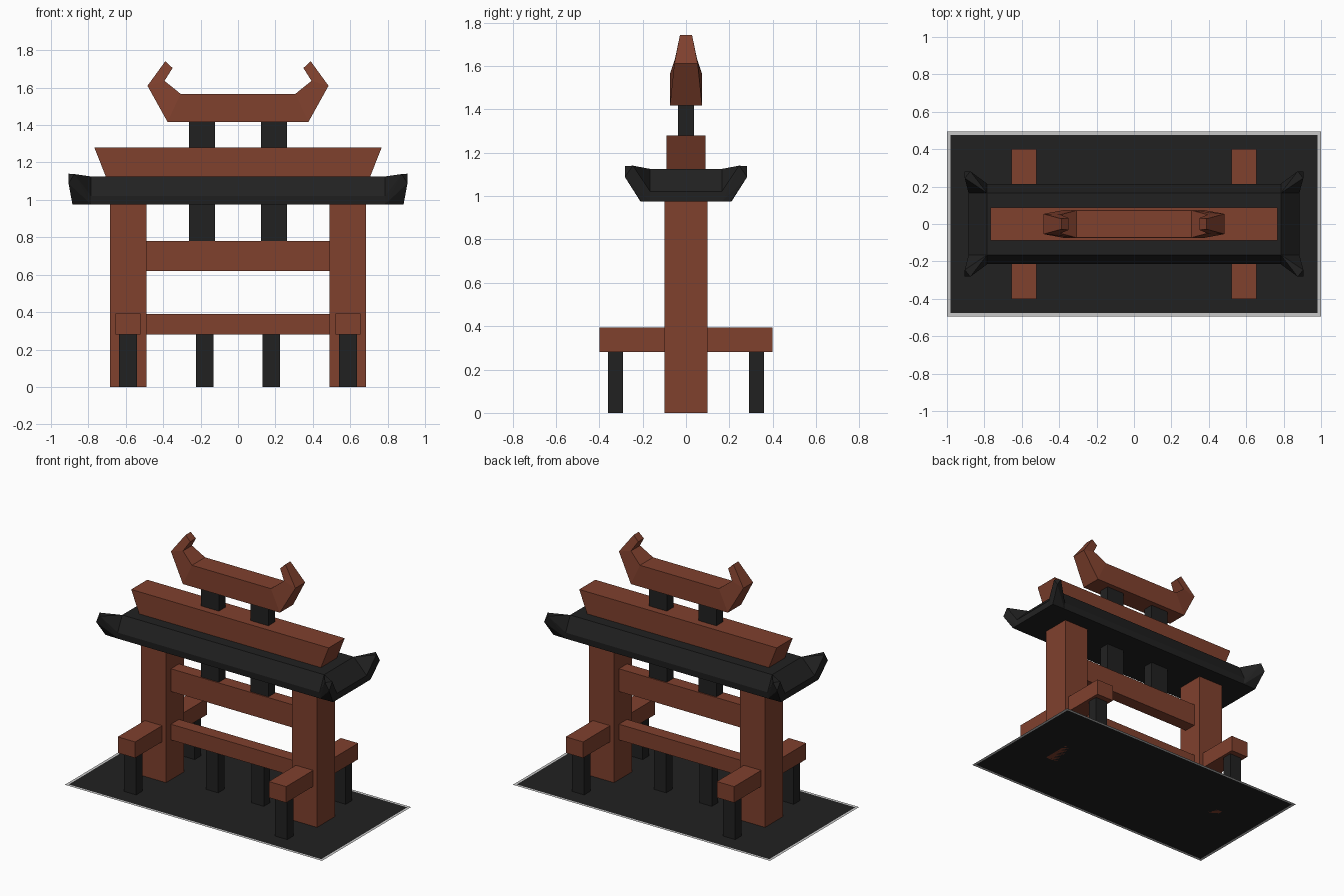
import bpy, bmesh
from mathutils import Vector

if "Cube" in bpy.data.objects:
    bpy.data.objects.remove(bpy.data.objects["Cube"])


def material(name, rgb):
    m = bpy.data.materials.new(name)
    m.diffuse_color = (*rgb, 1)
    m.use_nodes = True
    m.node_tree.nodes["Principled BSDF"].inputs["Base Color"].default_value = m.diffuse_color
    return m


RED = material("red_brown_wood", (0.215, 0.052, 0.027))
BLACK = material("charcoal_black", (0.0152, 0.0152, 0.0152))
GREY = material("light_grey", (0.58, 0.58, 0.58))


def finish(name, bm, *mats):
    me = bpy.data.meshes.new(name)
    bm.to_mesh(me)
    bm.free()
    ob = bpy.data.objects.new(name, me)
    for m in mats:
        me.materials.append(m)
    bpy.context.collection.objects.link(ob)
    return ob


def box(name, x, y, z, mat, top_x=None):
    """Box from (min, max) ranges; top_x replaces the x range of the top face."""
    bm = bmesh.new()
    bmesh.ops.create_cube(bm, size=1)
    for v in bm.verts:
        xr = top_x if top_x and v.co.z > 0 else x
        v.co = Vector((xr[v.co.x > 0], y[v.co.y > 0], z[v.co.z > 0]))
    return finish(name, bm, mat)


def hull(name, points, mat):
    bm = bmesh.new()
    for p in points:
        bm.verts.new(p)
    res = bmesh.ops.convex_hull(bm, input=bm.verts)
    loose = [g for g in res["geom_interior"] if isinstance(g, bmesh.types.BMVert)]
    bmesh.ops.delete(bm, geom=loose, context='VERTS')
    bmesh.ops.dissolve_limit(bm, angle_limit=0.02, verts=bm.verts, edges=bm.edges)
    bmesh.ops.recalc_face_normals(bm, faces=bm.faces)
    return finish(name, bm, mat)


def span(s, a, b):
    return tuple(sorted((s * a, s * b)))


# Ground sheet with a pale rim
bm = bmesh.new()
bmesh.ops.create_grid(bm, x_segments=1, y_segments=1, size=1)
for v in bm.verts:
    v.co.y *= 0.495
rim = bmesh.ops.inset_individual(bm, faces=bm.faces[:], thickness=0.026)["faces"]
centre = min(bm.faces, key=lambda f: f.calc_center_median().length - f.calc_area())
for f in bm.faces:
    f.material_index = 0 if f == centre else 1
finish("ground_sheet", bm, BLACK, GREY)

# Cross beams between the main posts
box("lower_beam", (-0.49, 0.49), (-0.045, 0.045), (0.28, 0.39), RED)
box("upper_beam", (-0.49, 0.49), (-0.045, 0.045), (0.62, 0.78), RED)

for s, side in ((-1, "left"), (1, "right")):
    # Main posts and supports
    box(side + "_main_post", span(s, 0.49, 0.685), (-0.1, 0.1), (0, 0.98), RED)
    box(side + "_inner_leg", span(s, 0.13, 0.225), (-0.035, 0.035), (0, 0.28), BLACK)
    box(side + "_lower_strut", span(s, 0.123, 0.262), (-0.037, 0.037), (0.78, 0.98), BLACK)
    box(side + "_upper_strut", span(s, 0.123, 0.262), (-0.037, 0.037), (1.28, 1.42), BLACK)
    for t, end in ((-1, "front"), (1, "back")):
        # Side braces with their legs
        box(f"{side}_{end}_brace", span(s, 0.52, 0.655), span(t, 0.1, 0.4), (0.28, 0.393), RED)
        box(f"{side}_{end}_brace_leg", span(s, 0.54, 0.635), span(t, 0.29, 0.36), (0, 0.28), BLACK)
        # Upturned roof corners
        horn = [(0.785, 0.165, 1.125), (0.785, 0.215, 1.02), (0.885, 0.165, 1.02),
                (0.785, 0.21, 0.975), (0.885, 0.165, 0.975), (0.885, 0.208, 0.975),
                (0.905, 0.245, 1.14), (0.875, 0.282, 1.138), (0.906, 0.282, 1.088)]
        hull(f"{side}_{end}_roof_corner", [(s * x, t * y, z) for x, y, z in horn], BLACK)

# Black roof slab with sloping upper edges
quarter = [(0.785, 0.165, 1.125), (0.785, 0.215, 1.02), (0.885, 0.165, 1.02),
           (0.785, 0.21, 0.975), (0.885, 0.165, 0.975)]
hull("roof_slab", [(s * x, t * y, z) for x, y, z in quarter
                   for s in (-1, 1) for t in (-1, 1)], BLACK)

# Flared beam on the roof
box("flared_top_beam", (-0.705, 0.705), (-0.089, 0.089), (1.12, 1.28), RED, (-0.768, 0.768))

# Horned crest: rings of (inner x, z, half width), (outer x, z, half width)
stations = [((0.35, 1.705, 0.032), (0.388, 1.742, 0.028)),
            ((0.393, 1.636, 0.05), (0.484, 1.61, 0.054)),
            ((0.307, 1.567, 0.073), (0.377, 1.417, 0.074))]
path = [(-1, st) for st in stations] + [(1, st) for st in reversed(stations)]
bm = bmesh.new()
rings = []
for s, (a, b) in path:
    rings.append([bm.verts.new((s * p[0], t * p[2], p[1]))
                  for p, t in ((a, -1), (a, 1), (b, 1), (b, -1))])
for r, q in zip(rings, rings[1:]):
    for i in range(4):
        j = (i + 1) % 4
        bm.faces.new((r[i], r[j], q[j], q[i]))
bm.faces.new(rings[0])
bm.faces.new(rings[-1])
bmesh.ops.recalc_face_normals(bm, faces=bm.faces)
finish("horned_crest", bm, RED)
